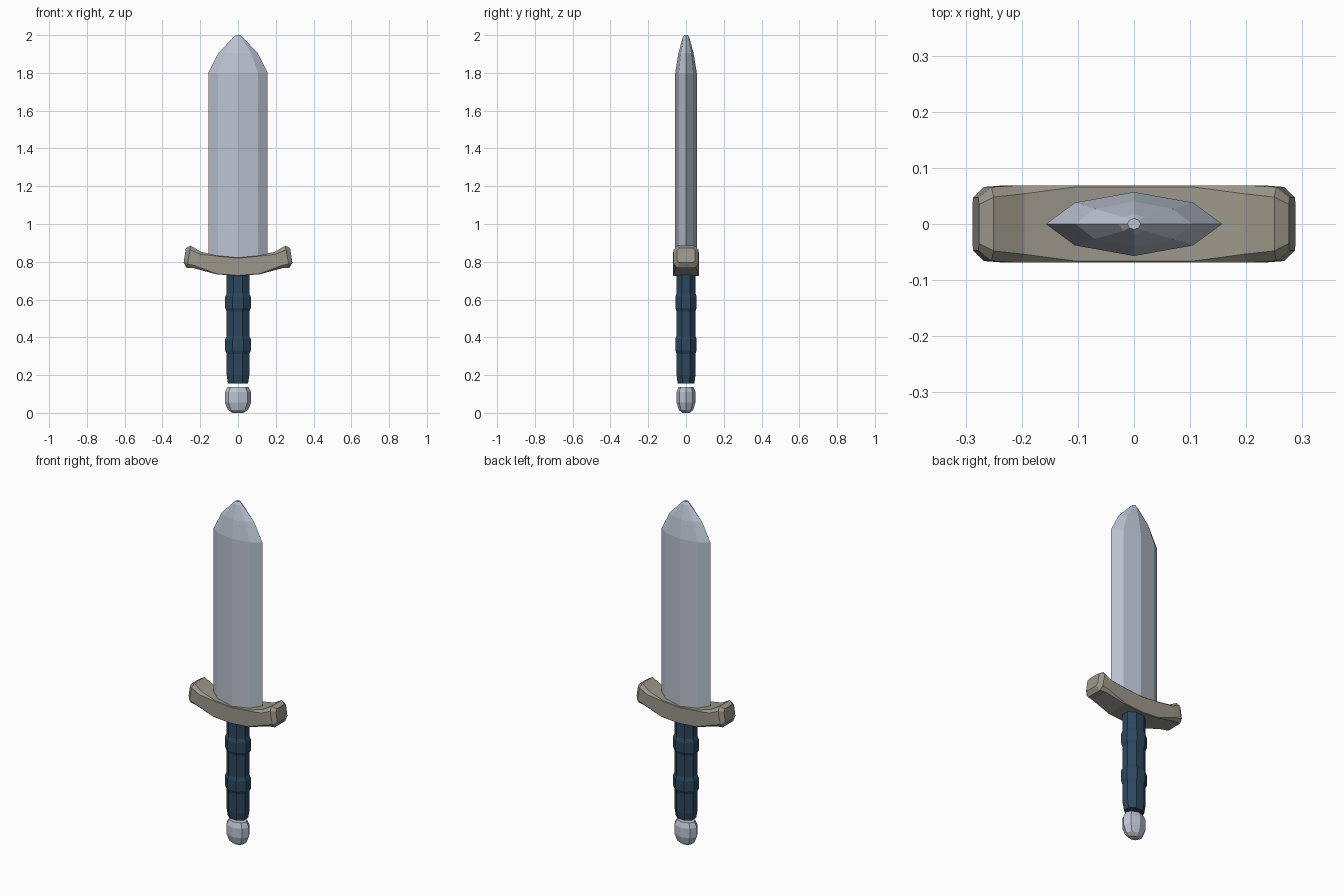
import bpy, bmesh, math

if "Cube" in bpy.data.objects:
    bpy.data.objects.remove(bpy.data.objects["Cube"])


def material(name, rgb):
    m = bpy.data.materials.new(name)
    m.diffuse_color = (*rgb, 1)
    m.use_nodes = True
    m.node_tree.nodes["Principled BSDF"].inputs["Base Color"].default_value = m.diffuse_color
    return m


steel = material("pale steel", (0.50, 0.55, 0.64))
bronze = material("dull stone bronze", (0.33, 0.31, 0.26))
leather = material("dark blue leather", (0.025, 0.065, 0.115))


def loft(name, rings, mat):
    """Skin a stack of closed rings and cap both ends."""
    bm = bmesh.new()
    vs = [[bm.verts.new(p) for p in ring] for ring in rings]
    n = len(vs[0])
    for a, b in zip(vs, vs[1:]):
        for i in range(n):
            j = (i + 1) % n
            bm.faces.new((a[i], a[j], b[j], b[i]))
    bm.faces.new(vs[0][::-1])
    bm.faces.new(vs[-1])
    bmesh.ops.recalc_face_normals(bm, faces=bm.faces[:])
    me = bpy.data.meshes.new(name)
    bm.to_mesh(me)
    bm.free()
    me.materials.append(mat)
    ob = bpy.data.objects.new(name, me)
    bpy.context.collection.objects.link(ob)
    return ob


def octagon(rx, ry, z, turn=0.0):
    return [(rx * math.cos(turn + k * math.pi / 4),
             ry * math.sin(turn + k * math.pi / 4), z) for k in range(8)]


# Blade: flattened eight-sided section tapering to a small blunt tip
def blade_ring(w, d, z):
    s, t = w * 0.67, d * 0.67
    return [(w, 0, z), (s, t, z), (0, d, z), (-s, t, z),
            (-w, 0, z), (-s, -t, z), (0, -d, z), (s, -t, z)]


loft("blade", [blade_ring(*r) for r in (
    (0.157, 0.057, 0.76), (0.157, 0.057, 1.80), (0.104, 0.040, 1.905),
    (0.028, 0.018, 1.985), (0.012, 0.010, 2.0))], steel)


# Guard: upturned bar, each station is top x/z, bottom x/z, half depth, corner cut
def guard_ring(xt, zt, xb, zb, w, cut):
    dx, dz = (xb - xt), (zb - zt)
    ring = []
    for f, y in ((0, w - cut), (cut, w), (1 - cut, w), (1, w - cut)):
        f = f if f in (0, 1) else (min(cut * 10, 0.25) if f < 0.5 else 1 - min(cut * 10, 0.25))
        ring.append((xt + dx * f, y, zt + dz * f))
    return ring + [(x, -y, z) for x, y, z in reversed(ring)]


half = [(0.0, 0.822, 0.0, 0.725, 0.069, 0.003),
        (0.105, 0.832, 0.115, 0.734, 0.069, 0.003),
        (0.195, 0.853, 0.235, 0.766, 0.069, 0.015),
        (0.250, 0.885, 0.272, 0.768, 0.066, 0.018),
        (0.276, 0.872, 0.288, 0.795, 0.047, 0.012)]
mirrored = [(-a, b, -c, d, e, f) for a, b, c, d, e, f in reversed(half[1:])]
loft("guard", [guard_ring(*s) for s in mirrored + half], bronze)

# Grip: octagonal handle with two raised bands
turn = math.pi / 8
k = 1 / math.cos(turn)
profile = [(0.88, 0.155), (1, 0.20)]
for c in (0.36, 0.585):
    profile += [(1, c - 0.048), (1.13, c - 0.03), (1.13, c + 0.03), (1, c + 0.048)]
profile.append((1, 0.75))
loft("grip", [octagon(0.060 * k * s, 0.050 * k * s, z, turn) for s, z in profile], leather)

# Pommel: faceted knob just below the grip
loft("pommel", [octagon(0.070 * s, 0.050 * s, z) for s, z in (
    (0.40, 0.0), (0.75, 0.015), (1, 0.055), (1, 0.11), (0.78, 0.138))], steel)
